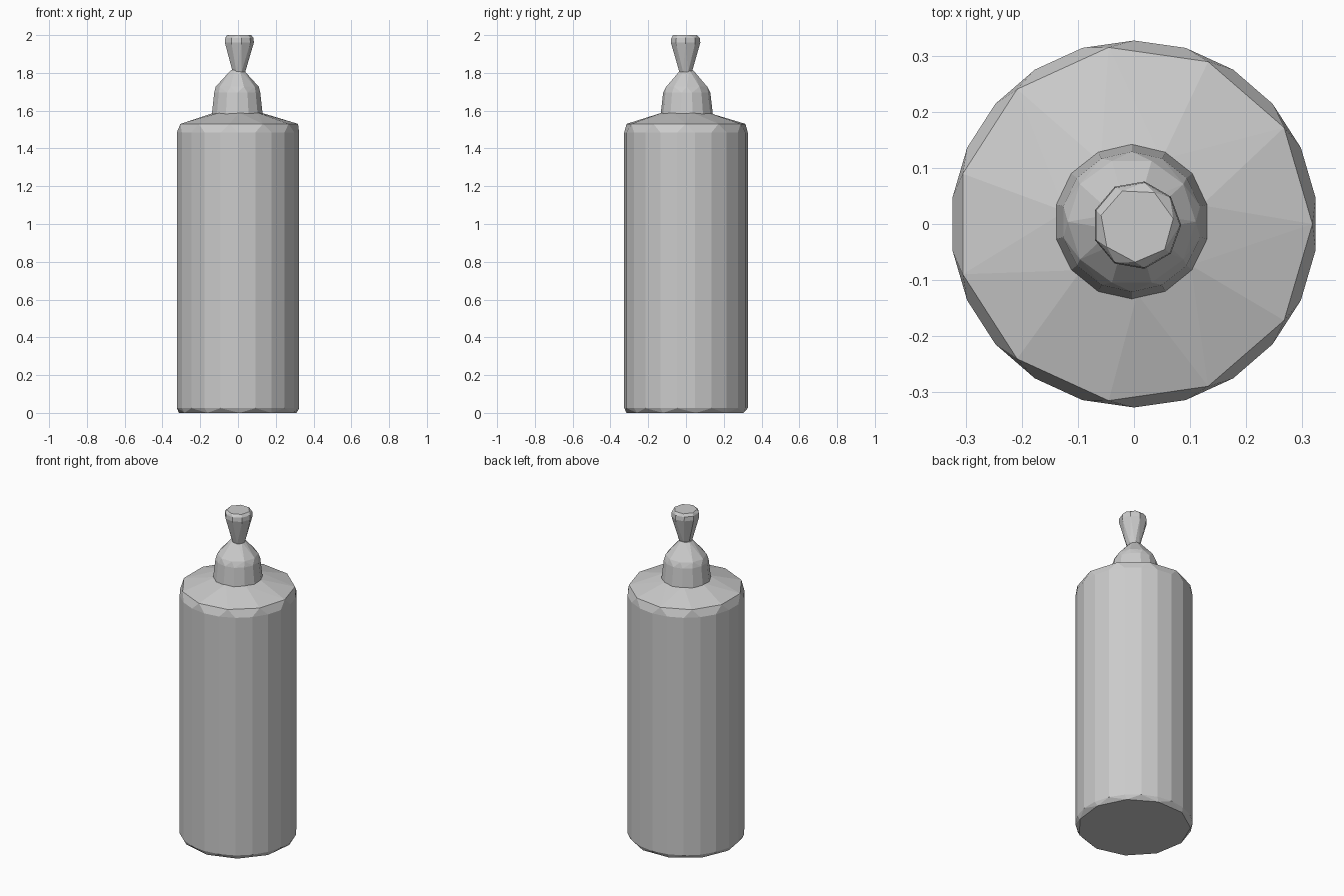
import bpy
import bmesh
from math import cos, sin, pi

cube = bpy.data.objects.get("Cube")
if cube:
    bpy.data.objects.remove(cube, do_unlink=True)

# One plain grey for the whole bottle
grey = bpy.data.materials.new("plain_grey")
grey.use_nodes = True
colour = (0.6, 0.6, 0.6, 1)
grey.diffuse_color = colour
grey.node_tree.nodes["Principled BSDF"].inputs["Base Color"].default_value = colour


def faceted_part(name, rings, cx=0.0, cy=0.0):
    """Wrap a convex low-poly skin around rings of (sides, radius, z, turn in steps)."""
    bm = bmesh.new()
    for sides, radius, z, turn in rings:
        for i in range(sides):
            a = 2 * pi * (i + turn) / sides
            bm.verts.new((cx + radius * cos(a), cy + radius * sin(a), z))
    bmesh.ops.convex_hull(bm, input=bm.verts[:])
    loose = [v for v in bm.verts if not v.link_faces]
    bmesh.ops.delete(bm, geom=loose, context='VERTS')
    bmesh.ops.recalc_face_normals(bm, faces=bm.faces[:])
    bmesh.ops.dissolve_limit(bm, angle_limit=0.01, verts=bm.verts[:], edges=bm.edges[:])
    mesh = bpy.data.meshes.new(name)
    bm.to_mesh(mesh)
    bm.free()
    mesh.materials.append(grey)
    obj = bpy.data.objects.new(name, mesh)
    bpy.context.scene.collection.objects.link(obj)
    return obj


# Tall body with chipped bottom edge and sloping shoulder
faceted_part("bottle_body", [
    (11, 0.315, 0.0, 0.3),
    (22, 0.327, 0.025, 0.5),
    (22, 0.327, 1.485, 0.5),
    (11, 0.318, 1.53, 0.0),
    (7, 0.125, 1.59, 0.3),
])

# Domed collar on the shoulder
faceted_part("collar", [
    (14, 0.138, 1.582, 0.5),
    (14, 0.125, 1.695, 0.5),
    (10, 0.114, 1.727, 0.0),
    (8, 0.036, 1.815, 0.5),
], cx=-0.004, cy=0.004)

# Flared nozzle tip
faceted_part("nozzle", [
    (8, 0.036, 1.805, 0.5),
    (9, 0.079, 1.96, 0.0),
    (9, 0.077, 1.985, 0.0),
    (7, 0.066, 2.0, 0.2),
], cx=0.005, cy=-0.002)
